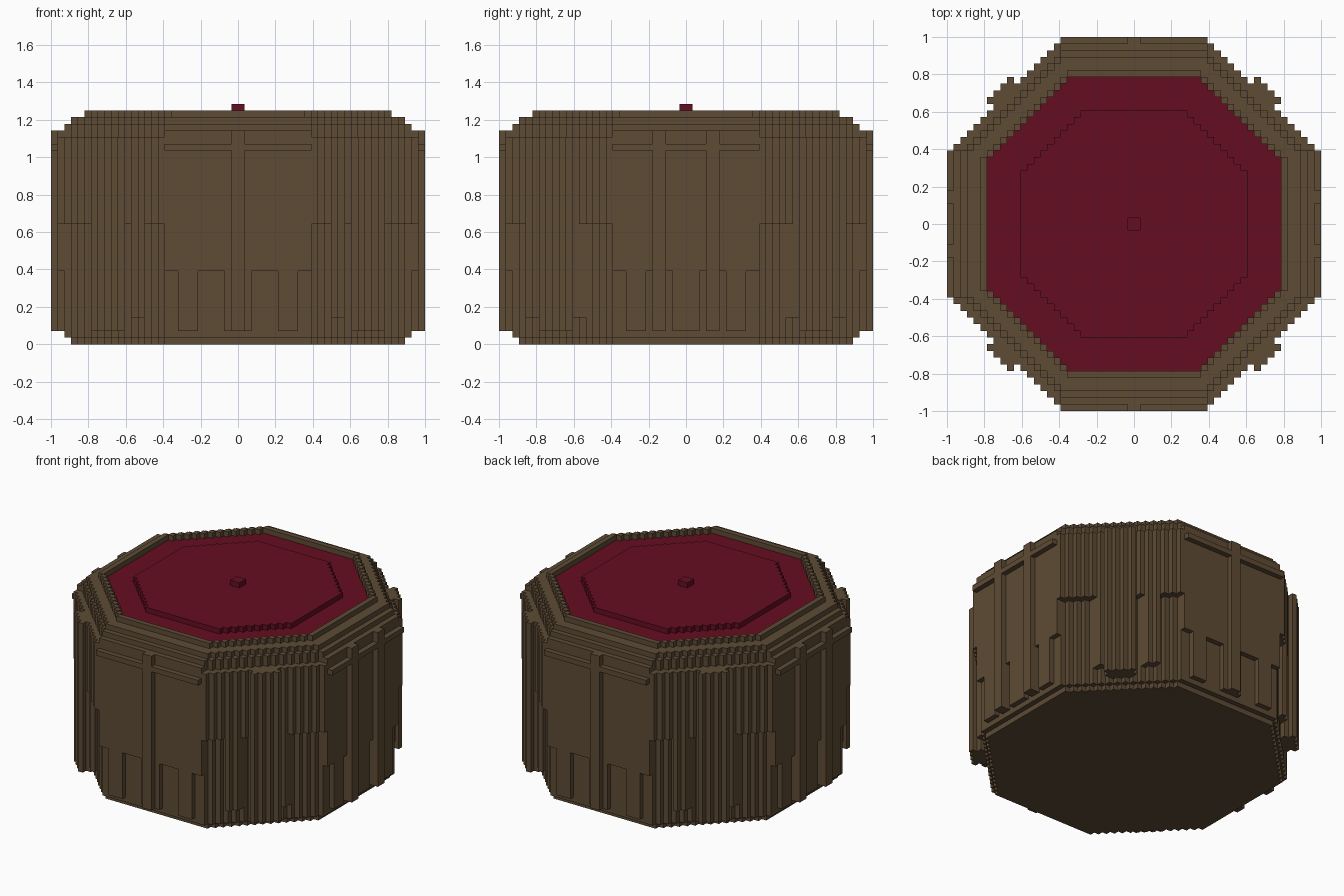
import bpy, bmesh, math

if "Cube" in bpy.data.objects:
    bpy.data.objects.remove(bpy.data.objects["Cube"])

V = 1 / 28  # block size


def material(name, rgb):
    m = bpy.data.materials.new(name)
    m.diffuse_color = (*rgb, 1)
    m.use_nodes = True
    m.node_tree.nodes["Principled BSDF"].inputs["Base Color"].default_value = m.diffuse_color
    return m


BROWN = material("brown wood", (0.112, 0.0704, 0.0356))
RED = material("dark red cloth", (0.130, 0.0042, 0.0152))


def outer(i):
    """Distance of a block's outer edge from the centre, in blocks."""
    return max(abs(i), abs(i + 1))


def cells(rule):
    return {(i, j) for i in range(-30, 30) for j in range(-30, 30)
            if rule(outer(i), outer(j))}


def octagon(half, total):
    """Stepped octagon: half width, and limit of a + b on the diagonals."""
    return cells(lambda a, b: a <= half and b <= half and a + b <= total)


def build(name, mat, slabs):
    """Extrude each (cells, bottom, top) slab into one blocky object."""
    bm = bmesh.new()
    for block, z0, z1 in slabs:
        verts = {}

        def v(x, y, z):
            if (x, y, z) not in verts:
                verts[x, y, z] = bm.verts.new((x * V, y * V, z * V))
            return verts[x, y, z]

        for i, j in sorted(block):
            ring = [(i, j), (i + 1, j), (i + 1, j + 1), (i, j + 1)]
            bm.faces.new([v(x, y, z1) for x, y in ring])
            bm.faces.new([v(x, y, z0) for x, y in reversed(ring)])
            for k, step in enumerate([(0, -1), (1, 0), (0, 1), (-1, 0)]):
                if (i + step[0], j + step[1]) not in block:
                    p, q = ring[k], ring[(k + 1) % 4]
                    bm.faces.new([v(*p, z0), v(*q, z0), v(*q, z1), v(*p, z1)])
    bmesh.ops.dissolve_limit(bm, angle_limit=math.radians(1),
                             verts=bm.verts[:], edges=bm.edges[:])
    bmesh.ops.triangulate(bm, faces=[f for f in bm.faces if len(f.verts) > 4])
    me = bpy.data.meshes.new(name)
    bm.to_mesh(me)
    bm.free()
    me.materials.append(mat)
    ob = bpy.data.objects.new(name, me)
    bpy.context.collection.objects.link(ob)
    return ob


# Core drum with stepped foot and shoulder
core = octagon(26, 37)
cushion = octagon(22, 32)
build("drum_body", BROWN, [(octagon(25, 36), 0, 1), (core, 1, 33)])
build("top_rim", BROWN, [(octagon(25, 36) - cushion, 33, 34),
                         (octagon(23, 33) - cushion, 33, 35)])

# Red top: low outer cushion, raised centre and button
build("cushion", RED, [(cushion, 33, 34)])
build("raised_cushion", RED, [(octagon(17, 25), 34, 35)])
build("button", RED, [(octagon(1, 2), 35, 36)])


def on_sides(depth, rule):
    """Cells on the four straight sides at one depth, chosen along the side."""
    return cells(lambda a, b: (b == depth and rule(a)) or (a == depth and rule(b)))


# Cladding on the straight sides, with boards reaching the foot
build("side_cladding", BROWN, [
    (on_sides(27, lambda t: t <= 11), 11, 32),
    (on_sides(27, lambda t: t <= 2 or 6 < t <= 9), 2, 11)])

# Cladding on the diagonal sides
diagonal = cells(lambda a, b: 11 < a <= 27 and 11 < b <= 27 and 37 < a + b <= 39)
boards = {c for c in diagonal if 14 < outer(c[0]) <= 16 or 19 < outer(c[0]) <= 22}
build("diagonal_cladding", BROWN, [(diagonal, 18, 31), (boards, 4, 18)])

# Horizontal rails and upright posts
build("rails", BROWN, [(on_sides(28, lambda t: t <= 11), 29, 30)])
build("front_back_posts", BROWN, [(cells(lambda a, b: a == 1 and b == 28), 2, 32)])
build("side_posts", BROWN, [(cells(lambda a, b: a == 28 and b in (4, 5)), 2, 32)])
# Posts under the front and side posts' recesses
build("side_post_backing", BROWN, [(cells(lambda a, b: a == 27 and b in (4, 5)), 2, 11)])
build("diagonal_posts", BROWN, [
    (cells(lambda a, b: 37 < a + b <= 41 and abs(a - b) <= 3), 2, 31)])
